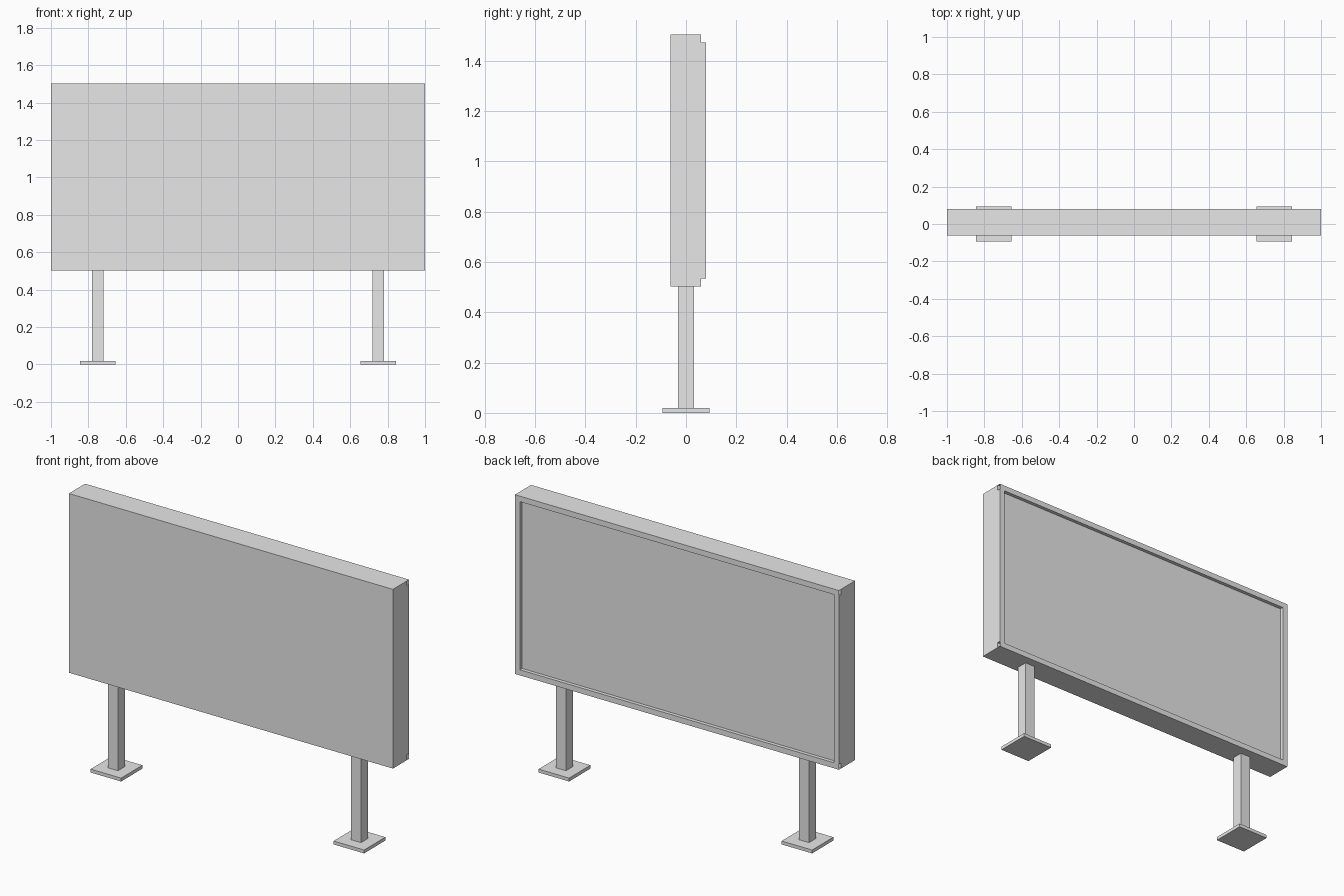
import bpy
import bmesh

cube = bpy.data.objects.get("Cube")
if cube:
    bpy.data.objects.remove(cube, do_unlink=True)

grey = bpy.data.materials.new("light_grey")
grey.use_nodes = True
COLOUR = (0.8, 0.8, 0.8, 1.0)
grey.diffuse_color = COLOUR
grey.node_tree.nodes["Principled BSDF"].inputs["Base Color"].default_value = COLOUR


def box(name, x, y, z, open_ends=False):
    """Box between (min, max) pairs; open_ends leaves off the two x caps."""
    bm = bmesh.new()
    bmesh.ops.create_cube(bm, size=1)
    for v in bm.verts:
        v.co = [lo + (hi - lo) * (c + 0.5) for c, (lo, hi) in zip(v.co, (x, y, z))]
    if open_ends:
        bm.normal_update()
        caps = [f for f in bm.faces if abs(f.normal.x) > 0.9]
        bmesh.ops.delete(bm, geom=caps, context="FACES_ONLY")
    mesh = bpy.data.meshes.new(name)
    bm.to_mesh(mesh)
    bm.free()
    mesh.materials.append(grey)
    obj = bpy.data.objects.new(name, mesh)
    bpy.context.collection.objects.link(obj)
    return obj


BOTTOM, TOP = 0.503, 1.503
FRONT, BACK, FRAME = -0.0625, 0.06, 0.08
RAIL = 0.031

# Display panel
box("panel", (-1, 1), (FRONT, BACK), (BOTTOM, TOP))

# Raised back frame: hollow rails with open ends, stiles between them
box("top_rail", (-1, 1), (BACK, FRAME), (TOP - RAIL, TOP), open_ends=True)
box("bottom_rail", (-1, 1), (BACK, FRAME), (BOTTOM, BOTTOM + RAIL), open_ends=True)

for side, s in (("left", 1), ("right", -1)):
    box(side + "_stile", sorted((s, s * (1 - RAIL))), (BACK, FRAME),
        (BOTTOM + RAIL, TOP - RAIL))
    # Post and its foot plate
    cx = 0.75 * s
    box(side + "_post", (cx - 0.031, cx + 0.031), (-0.031, 0.031), (0.01, BOTTOM))
    box(side + "_foot_plate", (cx - 0.094, cx + 0.094), (-0.094, 0.094), (0, 0.019))
